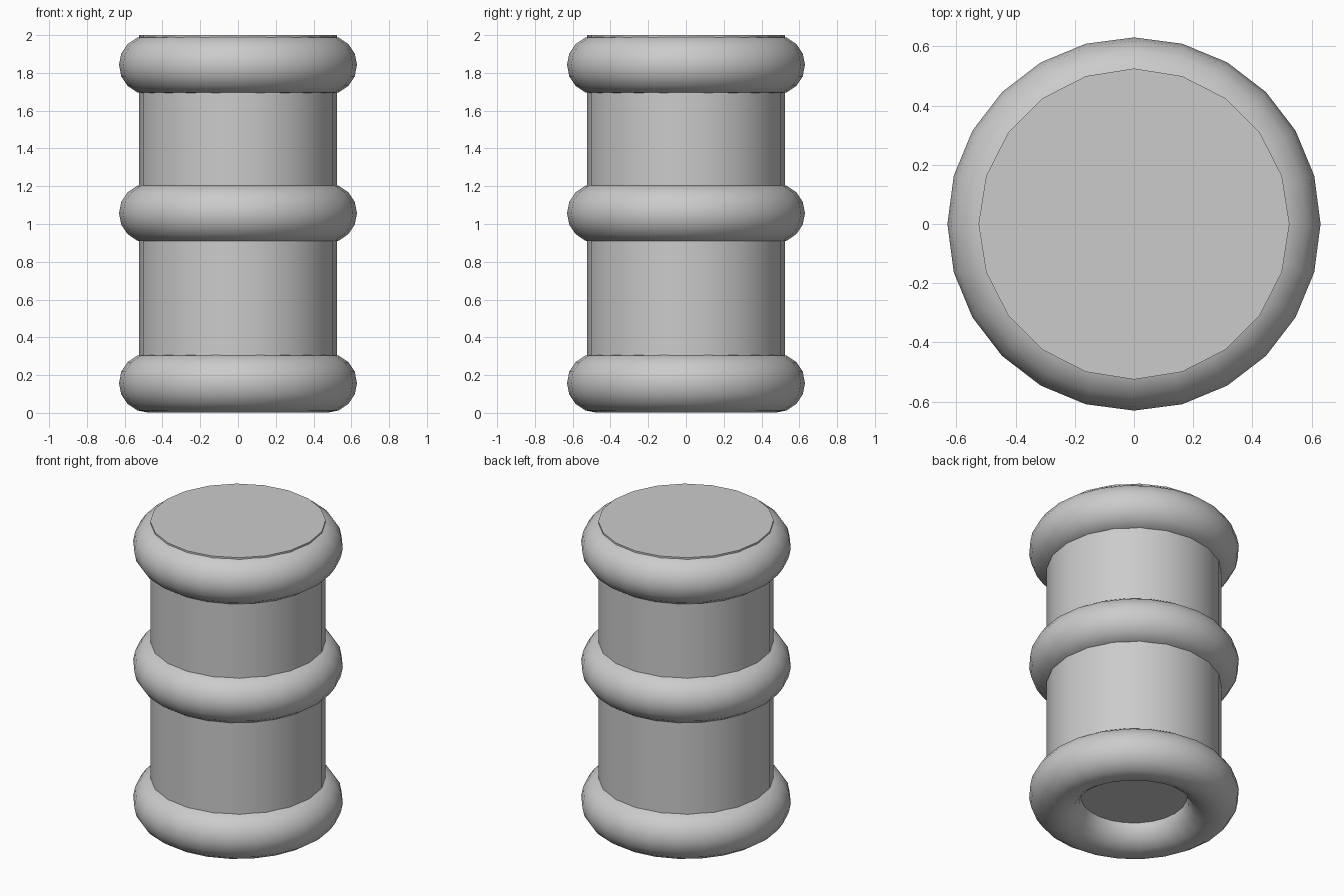
import bpy
import math

cube = bpy.data.objects.get("Cube")
if cube:
    bpy.data.objects.remove(cube, do_unlink=True)

# Single plain grey
grey = bpy.data.materials.new("light grey")
grey.use_nodes = True
colour = (0.6, 0.6, 0.6, 1)
grey.diffuse_color = colour
grey.node_tree.nodes["Principled BSDF"].inputs["Base Color"].default_value = colour


def finish(name):
    obj = bpy.context.object
    obj.name = name
    obj.data.materials.append(grey)
    bpy.ops.object.shade_smooth_by_angle(angle=math.radians(40))


# Drum body, its floor recessed inside the bottom ring
floor, top = 0.14, 2.0
bpy.ops.mesh.primitive_cylinder_add(vertices=20, radius=0.525, depth=top - floor,
                                    location=(0, 0, (floor + top) / 2))
finish("drum_body")

# Thick rounded rings around the body
for name, z in (("bottom_ring", 0.158), ("middle_ring", 1.057), ("top_ring", 1.842)):
    bpy.ops.mesh.primitive_torus_add(major_segments=24, minor_segments=16,
                                     major_radius=0.473, minor_radius=0.157,
                                     location=(0, 0, z))
    finish(name)
